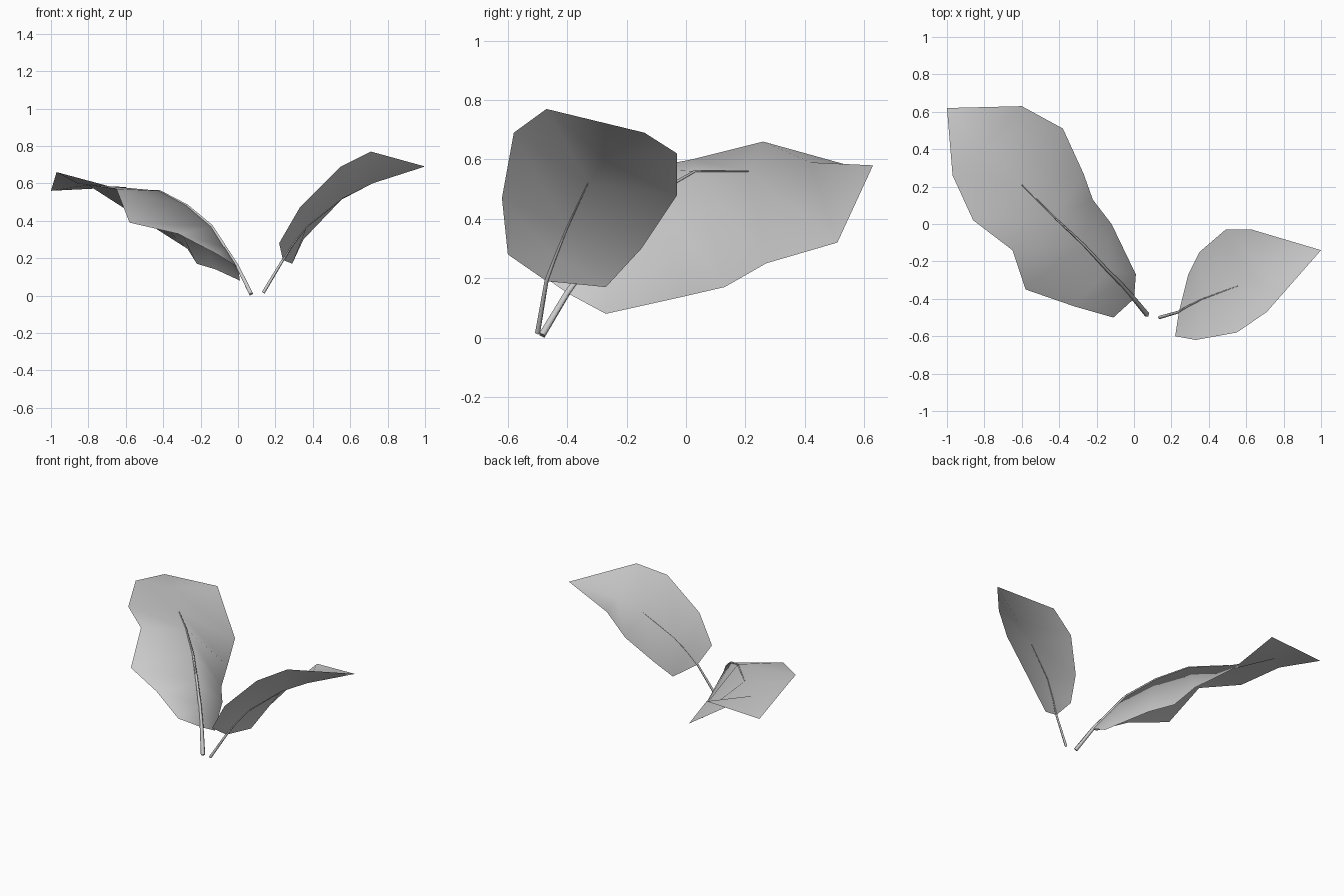
import bpy
import bmesh
from mathutils import Vector

# Remove only the default cube
default_cube = bpy.data.objects.get("Cube")
if default_cube:
    bpy.data.objects.remove(default_cube, do_unlink=True)


def make_material(name, colour):
    material = bpy.data.materials.new(name)
    material.use_nodes = True
    material.diffuse_color = colour
    material.node_tree.nodes["Principled BSDF"].inputs["Base Color"].default_value = colour
    return material


leaf_grey = make_material("leaf grey", (0.6, 0.6, 0.6, 1))


def make_leaf(name, rib, near_edge, far_edge):
    """Single-sided blade: one strip of faces on each side of the middle rib."""
    bm = bmesh.new()
    rib_verts = [bm.verts.new(point) for point in rib]
    for edge, flip in ((near_edge, False), (far_edge, True)):
        # Both edges share the base and the tip of the rib
        rim = [rib_verts[0]] + [bm.verts.new(p) for p in edge] + [rib_verts[-1]]
        for i in range(len(rib_verts) - 1):
            corners = [rib_verts[i], rim[i], rim[i + 1], rib_verts[i + 1]]
            corners = list(dict.fromkeys(corners))
            if flip:
                corners.reverse()
            bm.faces.new(corners)
    bm.normal_update()
    for face in bm.faces:
        face.smooth = True
    mesh = bpy.data.meshes.new(name)
    bm.to_mesh(mesh)
    bm.free()
    mesh.materials.append(leaf_grey)
    leaf = bpy.data.objects.new(name, mesh)
    bpy.context.collection.objects.link(leaf)
    return leaf


def make_stem(name, path, radius):
    """Thin four-sided stalk that tapers towards its end."""
    curve = bpy.data.curves.new(name, "CURVE")
    curve.dimensions = "3D"
    curve.bevel_depth = radius
    curve.bevel_resolution = 0
    curve.use_fill_caps = True
    spline = curve.splines.new("POLY")
    spline.points.add(len(path) - 1)
    for i, point in enumerate(path):
        spline.points[i].co = (*Vector(point), 1)
        spline.points[i].radius = 1 - 0.8 * i / (len(path) - 1)
    curve.materials.append(leaf_grey)
    stem = bpy.data.objects.new(name, curve)
    bpy.context.collection.objects.link(stem)
    return stem


# Large leaf, arched over its rib
large_rib = [(0, -.4, .15), (-.07, -.32, .26), (-.14, -.25, .37), (-.27, -.11, .48),
             (-.42, .03, .56), (-.6, .21, .56), (-.8, .42, .59), (-1, .62, .56)]
make_leaf(
    "large_leaf", large_rib,
    near_edge=[(-.11, -.5, .22), (-.32, -.44, .33), (-.58, -.35, .39),
               (-.65, -.14, .57), (-.86, .02, .6), (-.97, .26, .66)],
    far_edge=[(.01, -.27, .08), (-.12, 0, .14), (-.22, .13, .17),
              (-.27, .27, .25), (-.38, .51, .32), (-.6, .63, .58)])
make_stem("large_stem", [(.07, -.485, .008)] + large_rib[:6], 0.014)

# Small leaf, cupped along its rib
small_rib = [(.24, -.47, .19), (.29, -.44, .27), (.37, -.4, .37),
             (.56, -.33, .52), (.72, -.27, .6), (1, -.14, .69)]
make_leaf(
    "small_leaf", small_rib,
    near_edge=[(.22, -.6, .28), (.33, -.62, .47), (.55, -.58, .69), (.71, -.47, .77)],
    far_edge=[(.29, -.27, .17), (.35, -.15, .3), (.49, -.03, .48), (.63, -.03, .62)])
make_stem("small_stem", [(.135, -.5, .015)] + small_rib[:4], 0.009)
